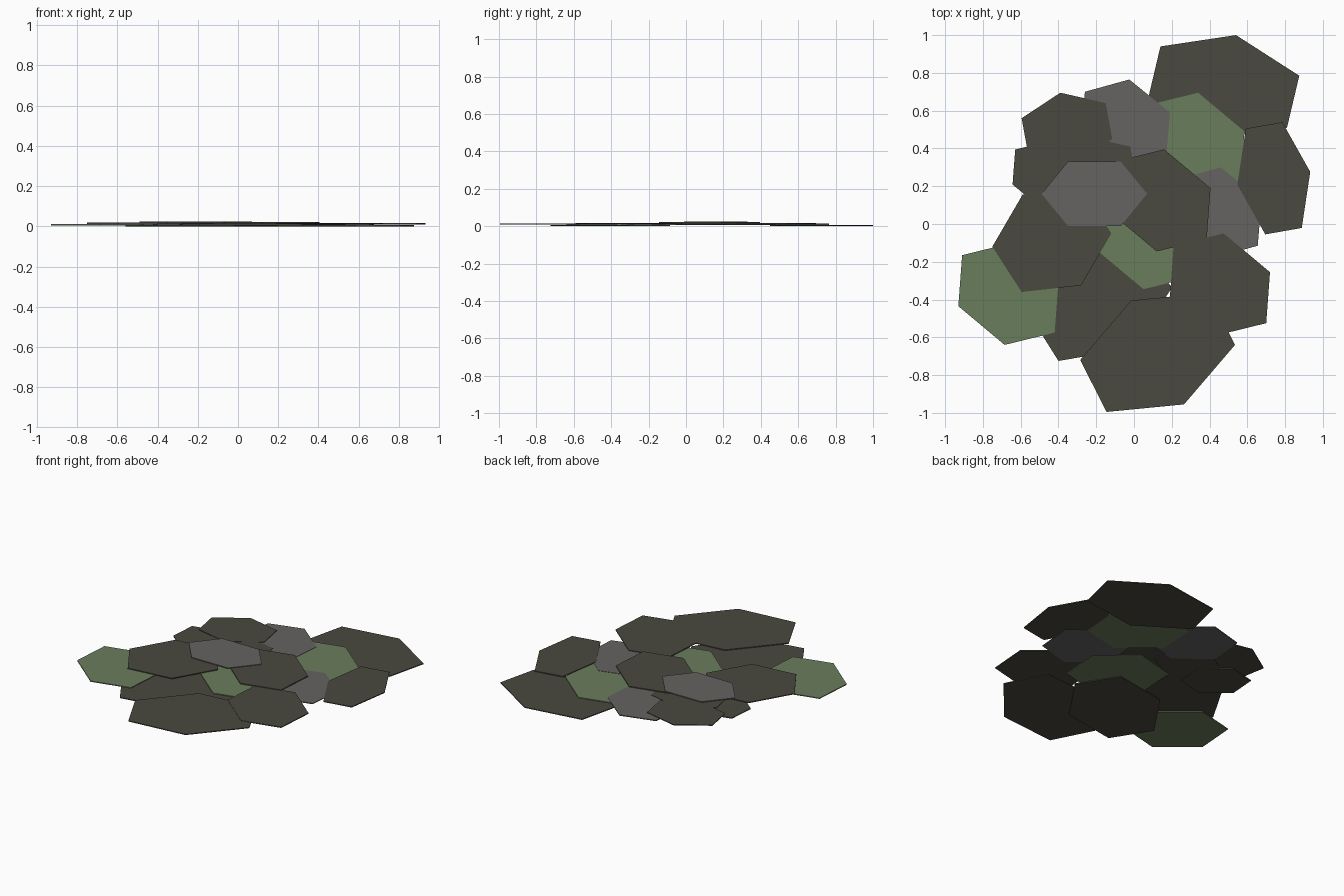
import bpy
import bmesh
from mathutils import Vector

cube = bpy.data.objects.get("Cube")
if cube:
    bpy.data.objects.remove(cube, do_unlink=True)

THICKNESS = 0.006


def make_material(name, color):
    mat = bpy.data.materials.new(name)
    mat.use_nodes = True
    mat.diffuse_color = (*color, 1)
    mat.node_tree.nodes["Principled BSDF"].inputs["Base Color"].default_value = (*color, 1)
    return mat


dark = make_material("dark olive", (0.069, 0.067, 0.05))
green = make_material("moss green", (0.144, 0.205, 0.105))
grey = make_material("stone grey", (0.13, 0.125, 0.122))

# Stretched hexagon outlines, each given by two neighbouring corners
wide_leaf = ((0.02, 0.27), (0.265, 0.065))
small_leaf = ((0.014, 0.185), (0.183, 0.045))
stone_leaf = ((0.02, 0.24), (0.235, 0.065))
round_leaf = ((-0.035, 0.19), (0.205, 0.135))
flat_leaf = ((0.28, 0), (0.14, 0.17))
tall_leaf = ((-0.148, 0.263), (0.045, 0.297))
left_leaf = ((-0.315, -0.035), (-0.16, -0.275))
base_leaf = ((-0.38, -0.065), (-0.22, -0.32))
back_leaf = ((-0.335, 0.215), (0.065, 0.275))
front_leaf = ((-0.27, -0.315), (0.14, -0.275))


def add_leaf(name, mat, outline, center, top):
    """Thin six-sided plate whose opposite corners mirror each other."""
    a, b = (Vector((*corner, 0)) for corner in outline)
    middle = Vector((*center, top - THICKNESS))
    bm = bmesh.new()
    verts = [bm.verts.new(corner) for corner in (a, b, b - a, -a, -b, a - b)]
    face = bm.faces.new(verts)
    result = bmesh.ops.extrude_face_region(bm, geom=[face])
    upper = [v for v in result["geom"] if isinstance(v, bmesh.types.BMVert)]
    bmesh.ops.translate(bm, verts=upper, vec=(0, 0, THICKNESS))
    bmesh.ops.recalc_face_normals(bm, faces=bm.faces)
    mesh = bpy.data.meshes.new(name)
    bm.to_mesh(mesh)
    bm.free()
    mesh.materials.append(mat)
    obj = bpy.data.objects.new(name, mesh)
    obj.location = middle
    bpy.context.collection.objects.link(obj)


# Bottom layer
add_leaf("back_base_leaf", dark, back_leaf, (0.475, 0.725), 0.006)
add_leaf("front_base_leaf", dark, base_leaf, (-0.18, -0.405), 0.006)

# Green layer
add_leaf("left_green_leaf", green, wide_leaf, (-0.665, -0.37), 0.011)
add_leaf("back_green_leaf", green, wide_leaf, (0.32, 0.425), 0.011)
add_leaf("middle_green_leaf", green, wide_leaf, (0.07, -0.075), 0.011)

# Grey layer
add_leaf("back_grey_leaf", grey, stone_leaf, (-0.045, 0.525), 0.013)
add_leaf("right_grey_leaf", grey, stone_leaf, (0.44, 0.06), 0.013)

# Overlapping dark layer
add_leaf("left_small_leaf", dark, small_leaf, (-0.46, 0.254), 0.012)
add_leaf("inner_leaf", dark, round_leaf, (-0.225, 0.275), 0.015)
add_leaf("back_left_leaf", dark, round_leaf, (-0.355, 0.505), 0.017)
add_leaf("right_leaf", dark, tall_leaf, (0.74, 0.242), 0.016)
add_leaf("left_leaf", dark, left_leaf, (-0.435, -0.085), 0.018)
add_leaf("front_leaf", dark, front_leaf, (0.125, -0.68), 0.015)
add_leaf("front_right_leaf", dark, wide_leaf, (0.455, -0.32), 0.017)

# Top layer
add_leaf("center_leaf", dark, wide_leaf, (0.14, 0.125), 0.021)
add_leaf("top_grey_leaf", grey, flat_leaf, (-0.21, 0.16), 0.025)
